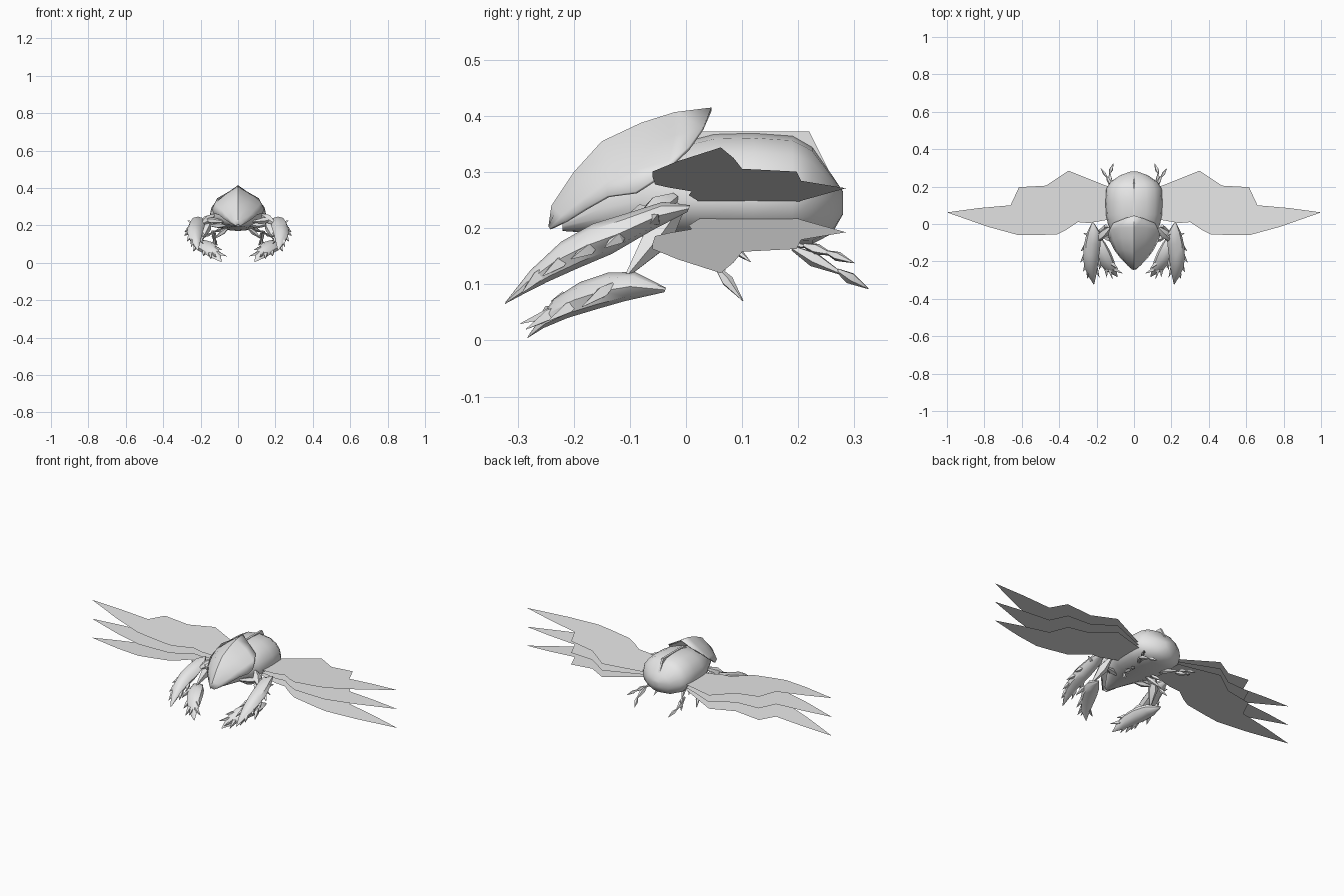
import bpy, bmesh, math
from mathutils import Vector

grey = bpy.data.materials.new("pale_grey")
grey.diffuse_color = (0.8, 0.8, 0.8, 1)


def finish(name, bm, angle=40, solid=True):
    if solid:
        bmesh.ops.recalc_face_normals(bm, faces=bm.faces[:])
    me = bpy.data.meshes.new(name)
    bm.to_mesh(me)
    bm.free()
    me.materials.append(grey)
    for p in me.polygons:
        p.use_smooth = True
    me.set_sharp_from_angle(angle=math.radians(angle))
    ob = bpy.data.objects.new(name, me)
    bpy.context.collection.objects.link(ob)
    return ob


def skin(bm, rings, closed=True):
    """Join rows of points with quads and cap closed rows."""
    rows = [[bm.verts.new(p) for p in r] for r in rings]
    n = len(rows[0])
    for a, b in zip(rows, rows[1:]):
        for i in range(n if closed else n - 1):
            j = (i + 1) % n
            bm.faces.new((a[i], a[j], b[j], b[i]))
    if closed:
        bm.faces.new(rows[0])
        bm.faces.new(rows[-1][::-1])


def mirror_x(pts, s):
    return [(s * p[0], p[1], p[2]) for p in pts]


def spindle(bm, a, b, r, sides=5, bulge=0.4):
    """Pointed limb segment, thickest part-way along."""
    a, b = Vector(a), Vector(b)
    d = b - a
    u = d.orthogonal().normalized()
    v = d.normalized().cross(u)
    rings = []
    for t, k in ((0, 0.35), (bulge, 1), (1, 0.06)):
        rings.append([a + d * t + (u * math.cos(q) + v * math.sin(q)) * r * k
                      for q in (math.tau * i / sides for i in range(sides))])
    skin(bm, rings)


# Abdomen and chest: y, half width, bottom, widest height, top
def body_ring(y, w, zb, zm, zt, n=16):
    ring = []
    for i in range(n):
        q = math.tau * i / n
        c, s = math.cos(q), math.sin(q)
        x = w * math.copysign(abs(c) ** 0.85, c)
        ring.append((x, y, zm + s * ((zt - zm) if s > 0 else (zm - zb))))
    return ring


bm = bmesh.new()
skin(bm, [body_ring(*s) for s in (
    (-0.22, 0.015, 0.195, 0.21, 0.225), (-0.15, 0.06, 0.19, 0.235, 0.29),
    (-0.08, 0.10, 0.185, 0.25, 0.33), (0.0, 0.14, 0.18, 0.25, 0.355),
    (0.05, 0.15, 0.175, 0.25, 0.368), (0.12, 0.152, 0.17, 0.25, 0.37),
    (0.19, 0.148, 0.17, 0.25, 0.365), (0.225, 0.125, 0.172, 0.25, 0.345),
    (0.26, 0.075, 0.19, 0.25, 0.295), (0.28, 0.02, 0.225, 0.25, 0.265))])
finish("abdomen", bm, 50)

# Low crest on the wing case
bm = bmesh.new()
crest = [(0.0, 0.352), (0.02, 0.372), (0.22, 0.372), (0.26, 0.292), (0.2, 0.345)]
skin(bm, [[(x, y, z) for y, z in crest] for x in (-0.006, 0.006)])
finish("back_crest", bm)

# Hood: long lines from the ridge down to the lower edge
ridge = [(0, -0.245, 0.205), (0, -0.24, 0.24), (0, -0.2, 0.30), (0, -0.15, 0.355),
         (0, -0.08, 0.388), (0, -0.02, 0.407), (0, 0.045, 0.415)]
upper = [(0.008, -0.245, 0.203), (0.02, -0.232, 0.232), (0.04, -0.19, 0.285), (0.055, -0.14, 0.325),
         (0.065, -0.075, 0.35), (0.068, -0.02, 0.365), (0.05, 0.03, 0.38)]
side = [(0.012, -0.243, 0.2), (0.035, -0.222, 0.222), (0.065, -0.18, 0.255), (0.09, -0.14, 0.285),
        (0.11, -0.085, 0.305), (0.122, -0.03, 0.32), (0.112, 0.005, 0.345)]
lower = [(0.012, -0.242, 0.198), (0.04, -0.215, 0.212), (0.075, -0.18, 0.235), (0.105, -0.14, 0.258),
         (0.13, -0.09, 0.265), (0.14, -0.06, 0.285), (0.13, -0.03, 0.31)]
bm = bmesh.new()
lines = [mirror_x(l, -1) for l in (lower, side, upper)] + [ridge, upper, side, lower]
skin(bm, lines, closed=False)
hood = finish("hood", bm, 35)
hood.modifiers.new("thickness", 'SOLIDIFY').thickness = 0.006

# Three flat wings per side, fanned about the body axis
wing = [(0.1, 0.19), (0.15, 0.205), (0.35, 0.285), (0.47, 0.205), (0.615, 0.197),
        (0.66, 0.10), (0.83, 0.085), (0.99, 0.062), (0.78, -0.015), (0.615, -0.06),
        (0.54, -0.06), (0.41, -0.055), (0.36, -0.03), (0.3, 0.01), (0.24, 0.005), (0.1, 0.03)]
wing[7] = (1.0, 0.062)
for s, word in ((1, "right"), (-1, "left")):
    for slope, level in ((0.112, "upper"), (0, "middle"), (-0.112, "lower")):
        bm = bmesh.new()
        f = bm.faces.new([bm.verts.new((s * x, y, 0.232 + slope * x)) for x, y in wing])
        bm.normal_update()
        if f.normal.z < 0:
            f.normal_flip()
        finish(f"{word}_{level}_wing", bm, solid=False)


# Claw blade: centre x, y, z, half width, half height
def blade(bm, stations, s, n=8):
    rings = []
    for x, y, z, w, h in stations:
        rings.append([(s * (x + w * math.cos(q)), y + 0.35 * h * math.sin(q), z + h * math.sin(q))
                      for q in (math.tau * i / n for i in range(n))])
    skin(bm, rings)


outer = ((0.22, 0.005, 0.235, 0.006, 0.006), (0.215, -0.05, 0.222, 0.038, 0.025),
         (0.225, -0.12, 0.19, 0.045, 0.036), (0.23, -0.18, 0.168, 0.042, 0.04),
         (0.23, -0.235, 0.14, 0.035, 0.036), (0.222, -0.285, 0.103, 0.018, 0.022),
         (0.215, -0.322, 0.067, 0.002, 0.002))
inner = ((0.21, -0.037, 0.09, 0.004, 0.004), (0.195, -0.1, 0.096, 0.042, 0.026),
         (0.175, -0.15, 0.088, 0.05, 0.033), (0.15, -0.2, 0.072, 0.045, 0.032),
         (0.125, -0.245, 0.048, 0.032, 0.026), (0.09, -0.282, 0.006, 0.002, 0.002))
# Teeth: base and tip
teeth = (((0.25, -0.11, 0.19), (0.285, -0.145, 0.165)), ((0.255, -0.16, 0.17), (0.287, -0.205, 0.145)),
         ((0.25, -0.21, 0.15), (0.272, -0.255, 0.115)), ((0.24, -0.25, 0.13), (0.25, -0.292, 0.085)),
         ((0.21, -0.22, 0.14), (0.185, -0.285, 0.10)), ((0.2, -0.17, 0.16), (0.175, -0.235, 0.135)),
         ((0.23, -0.06, 0.21), (0.27, -0.05, 0.225)), ((0.22, -0.13, 0.10), (0.24, -0.185, 0.06)),
         ((0.18, -0.19, 0.07), (0.185, -0.245, 0.035)), ((0.15, -0.22, 0.06), (0.145, -0.285, 0.02)),
         ((0.13, -0.23, 0.06), (0.06, -0.265, 0.035)), ((0.13, -0.20, 0.08), (0.085, -0.24, 0.07)),
         ((0.14, -0.21, 0.06), (0.115, -0.295, 0.03)))
# Arm and leg segments: start, end, radius
arm = (((0.06, -0.07, 0.20), (0.17, -0.04, 0.20), 0.016), ((0.08, -0.1, 0.22), (0.22, -0.04, 0.235), 0.018),
       ((0.15, -0.01, 0.24), (0.2, -0.11, 0.11), 0.028), ((0.13, -0.02, 0.255), (0.21, -0.1, 0.2), 0.025))
legs = {"middle_leg": (((0.05, 0.03, 0.19), (0.13, 0.07, 0.125), 0.014),
                       ((0.12, 0.055, 0.13), (0.14, 0.102, 0.07), 0.011),
                       ((0.06, 0.06, 0.185), (0.10, 0.115, 0.14), 0.011)),
        "rear_leg": (((0.06, 0.1, 0.19), (0.13, 0.225, 0.165), 0.014),
                     ((0.125, 0.19, 0.165), (0.13, 0.285, 0.115), 0.014),
                     ((0.13, 0.27, 0.125), (0.11, 0.325, 0.092), 0.011),
                     ((0.125, 0.21, 0.17), (0.15, 0.265, 0.152), 0.011),
                     ((0.145, 0.25, 0.158), (0.178, 0.3, 0.138), 0.009))}
for s, word in ((1, "right"), (-1, "left")):
    for name, stations in (("outer_claw", outer), ("inner_claw", inner)):
        bm = bmesh.new()
        blade(bm, stations, s)
        finish(f"{word}_{name}", bm)
    bm = bmesh.new()
    for a, b in teeth:
        a, b = mirror_x((a, b), s)
        spindle(bm, a, b, 0.013, 4, 0.35)
    finish(f"{word}_claw_teeth", bm, 30)
    for name, segments in {"arm": arm, **legs}.items():
        bm = bmesh.new()
        for a, b, r in segments:
            a, b = mirror_x((a, b), s)
            spindle(bm, a, b, r)
        finish(f"{word}_{name}", bm)
